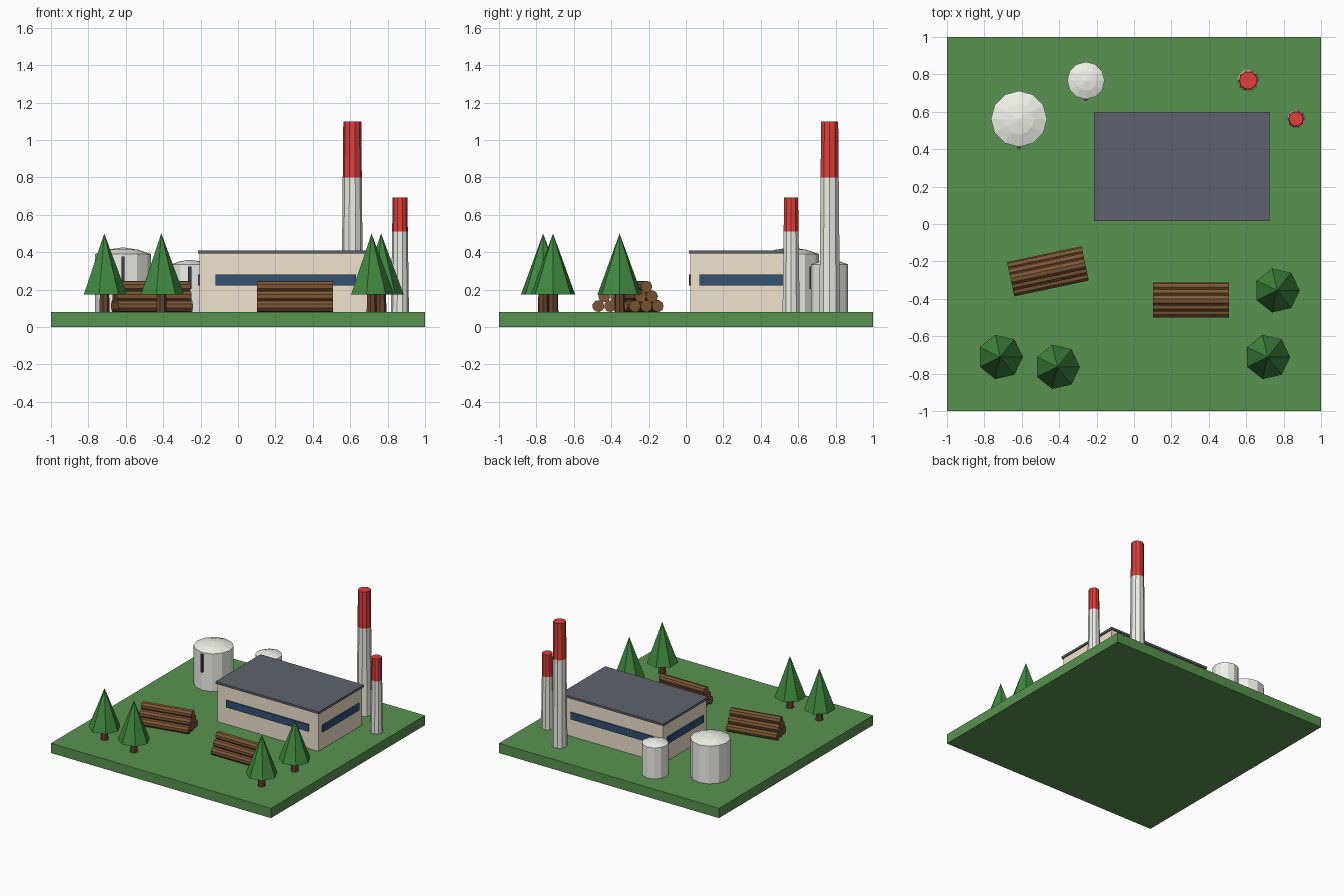
import bpy, bmesh
from math import cos, sin, pi, radians
from mathutils import Matrix, Vector

if "Cube" in bpy.data.objects:
    bpy.data.objects.remove(bpy.data.objects["Cube"])

G = 0.08  # top of the ground slab


def material(name, r, g, b):
    m = bpy.data.materials.new(name)
    m.diffuse_color = (r, g, b, 1)
    m.use_nodes = True
    m.node_tree.nodes["Principled BSDF"].inputs["Base Color"].default_value = m.diffuse_color
    return m


GRASS = material("grass", 0.099, 0.288, 0.079)
WALL = material("wall", 0.87, 0.77, 0.61)
ROOF = material("roof", 0.118, 0.124, 0.153)
GLASS = material("glass", 0.033, 0.08, 0.177)
CONCRETE = material("concrete", 0.87, 0.87, 0.81)
RED = material("red", 0.76, 0.05, 0.045)
METAL = material("metal", 0.88, 0.88, 0.83)
DARK = material("dark", 0.04, 0.043, 0.065)
BARK = material("bark", 0.205, 0.095, 0.038)
TRUNK = material("trunk", 0.133, 0.06, 0.027)
LEAF = material("leaf", 0.05, 0.25, 0.05)


def finish(name, bm, mat):
    bmesh.ops.recalc_face_normals(bm, faces=bm.faces)
    mesh = bpy.data.meshes.new(name)
    bm.to_mesh(mesh)
    bm.free()
    mesh.materials.append(mat)
    ob = bpy.data.objects.new(name, mesh)
    bpy.context.collection.objects.link(ob)
    return ob


def box(name, lo, hi, mat):
    lo, hi = Vector(lo), Vector(hi)
    bm = bmesh.new()
    bmesh.ops.create_cube(bm, size=1, matrix=Matrix.Translation((lo + hi) / 2)
                          @ Matrix.Diagonal((*(hi - lo), 1)))
    return finish(name, bm, mat)


def lathe(name, x, y, profile, sides, mat):
    """Flat-sided solid of revolution from (radius, height) points."""
    bm = bmesh.new()
    rings = []
    for r, z in profile:
        n = sides if r > 0 else 1
        rings.append([bm.verts.new((x + r * cos(2 * pi * i / sides),
                                    y + r * sin(2 * pi * i / sides), z)) for i in range(n)])
    for a, b in zip(rings, rings[1:]):
        for i in range(sides):
            j = (i + 1) % sides
            bm.faces.new([a[i], a[j], b[0]] if len(b) == 1 else [a[i], a[j], b[j], b[i]])
    for ring in (rings[0], rings[-1]):
        if len(ring) > 1:
            bm.faces.new(ring)
    return finish(name, bm, mat)


# Ground and factory hall
box("ground", (-1, -1, 0), (1, 1, G), GRASS)
X0, X1, Y0, Y1 = -0.205, 0.714, 0.025, 0.59
box("hall_walls", (X0, Y0, G), (X1, Y1, 0.392), WALL)
box("hall_roof", (X0 - 0.01, Y0 - 0.01, 0.392), (X1 + 0.01, Y1 + 0.01, 0.41), ROOF)

# Window bands on all four sides
P = 0.009
for side, y in (("front", Y0), ("back", Y1)):
    box(side + "_window", (-0.12, y - P, 0.222), (0.63, y + P, 0.28), GLASS)
for side, x in (("left", X0), ("right", X1)):
    box(side + "_window", (x - P, 0.073, 0.222), (x + P, 0.542, 0.28), GLASS)

# Chimneys with red tops
for n, x, y, base, mid, top, zr, zt in (
        ("tall", 0.611, 0.768, 0.058, 0.051, 0.048, 0.80, 1.10),
        ("short", 0.866, 0.562, 0.048, 0.042, 0.039, 0.51, 0.693)):
    lathe(n + "_chimney_shaft", x, y, [(base, G), (mid, zr)], 10, CONCRETE)
    lathe(n + "_chimney_top", x, y, [(mid, zr), (top, zt)], 10, RED)

# Storage tanks with low domes and a dark front strip
for n, x, y, r, z, rise in (("large", -0.615, 0.562, 0.15, 0.39, 0.036),
                            ("small", -0.257, 0.767, 0.10, 0.335, 0.025)):
    lathe(n + "_tank_body", x, y, [(r, G), (r, z)], 12, METAL)
    dome = [(r, z), (r * 0.55, z + rise * 0.65), (0, z + rise)]
    lathe(n + "_tank_dome", x, y, dome, 12, METAL)
    h = z - G
    box(n + "_tank_strip", (x - 0.009, y - r - 0.008, G + 0.48 * h),
        (x + 0.009, y - r + 0.015, G + 0.96 * h), DARK)

# Trees
for i, (x, y) in enumerate(((-0.715, -0.711), (-0.41, -0.764), (0.714, -0.711), (0.765, -0.355))):
    lathe(f"tree_trunk_{i}", x, y, [(0.029, G), (0.026, 0.18)], 7, TRUNK)
    lathe(f"tree_crown_{i}", x, y, [(0.121, 0.175), (0, 0.50)], 7, LEAF)

# Log piles stacked three, two, one
R = 0.032
for p, (x, y, angle) in enumerate(((0.305, -0.406, 0), (-0.46, -0.254, 12))):
    place = Matrix.Translation((x, y, G + R)) @ Matrix.Rotation(radians(angle), 4, 'Z')
    for row in range(3):
        for k in range(3 - row):
            bm = bmesh.new()
            offset = Matrix.Translation((0, (k - (2 - row) / 2) * 0.0625, row * 0.052))
            bmesh.ops.create_cone(bm, cap_ends=True, segments=9, radius1=R, radius2=R, depth=0.407,
                                  matrix=place @ offset @ Matrix.Rotation(pi / 2, 4, 'Y'))
            finish(f"log_{p}_{row}_{k}", bm, BARK)
